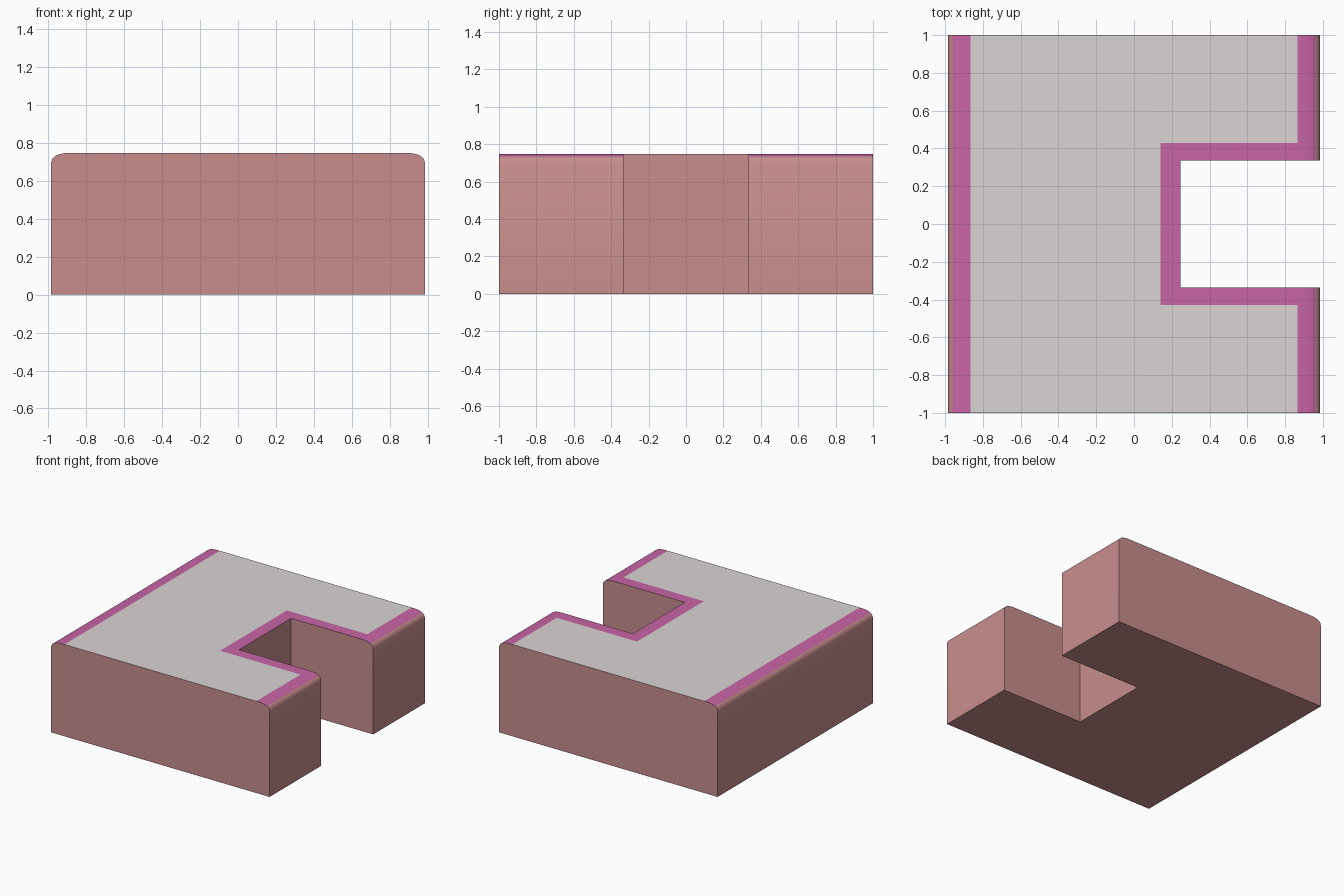
import bpy, bmesh, math

if "Cube" in bpy.data.objects:
    bpy.data.objects.remove(bpy.data.objects["Cube"])

# Half of the rounded roof profile: x -> height
CORNER = [(0.865, 0.748), (0.91, 0.747), (0.94, 0.742), (0.962, 0.733),
          (0.977, 0.72), (0.985, 0.70)]
HEIGHT = dict(CORNER)
NOTCH_X, NOTCH_Y = 0.245, 0.335
TRIM_X, TRIM_Y = 0.14, 0.43


def material(name, color):
    mat = bpy.data.materials.new(name)
    mat.diffuse_color = (*color, 1)
    mat.use_nodes = True
    mat.node_tree.nodes["Principled BSDF"].inputs["Base Color"].default_value = mat.diffuse_color
    return mat


def top_height(x):
    return HEIGHT.get(abs(x), 0.748)


xs = sorted([-x for x, _ in CORNER] + [TRIM_X, NOTCH_X] + [x for x, _ in CORNER])
ys = [-1, -TRIM_Y, -NOTCH_Y, NOTCH_Y, TRIM_Y, 1]

# Top surface as a grid with the notch left out
bm = bmesh.new()
grid = [[bm.verts.new((x, y, top_height(x))) for y in ys] for x in xs]
for i in range(len(xs) - 1):
    for j in range(len(ys) - 1):
        cx, cy = (xs[i] + xs[i + 1]) / 2, (ys[j] + ys[j + 1]) / 2
        if cx > NOTCH_X and abs(cy) < NOTCH_Y:
            continue
        f = bm.faces.new((grid[i][j], grid[i + 1][j], grid[i + 1][j + 1], grid[i][j + 1]))
        # Trim follows both sides and the notch
        if abs(cx) > 0.962:
            f.material_index = 0
        elif abs(cx) > 0.865 or (cx > TRIM_X and abs(cy) < TRIM_Y):
            f.material_index = 2
        else:
            f.material_index = 1
bmesh.ops.delete(bm, geom=[v for v in bm.verts if not v.link_faces], context='VERTS')

# Walls and underside
top = set(bm.faces)
ext = bmesh.ops.extrude_face_region(bm, geom=list(bm.faces), use_keep_orig=True)
for v in ext['geom']:
    if isinstance(v, bmesh.types.BMVert):
        v.co.z = 0
for f in bm.faces:
    if f not in top:
        f.material_index = 0
bmesh.ops.recalc_face_normals(bm, faces=bm.faces)
bmesh.ops.dissolve_limit(bm, angle_limit=math.radians(0.5), verts=bm.verts,
                         edges=bm.edges, delimit={'MATERIAL'})

mesh = bpy.data.meshes.new("notched_block")
bm.to_mesh(mesh)
bm.free()
for mat in (material("block_pink", (0.58, 0.27, 0.27)),
            material("top_grey", (0.71, 0.66, 0.66)),
            material("trim_magenta", (0.58, 0.13, 0.38))):
    mesh.materials.append(mat)
block = bpy.data.objects.new("notched_block", mesh)
bpy.context.collection.objects.link(block)
bpy.context.view_layer.objects.active = block
block.select_set(True)
bpy.ops.object.shade_smooth_by_angle(angle=math.radians(30))
